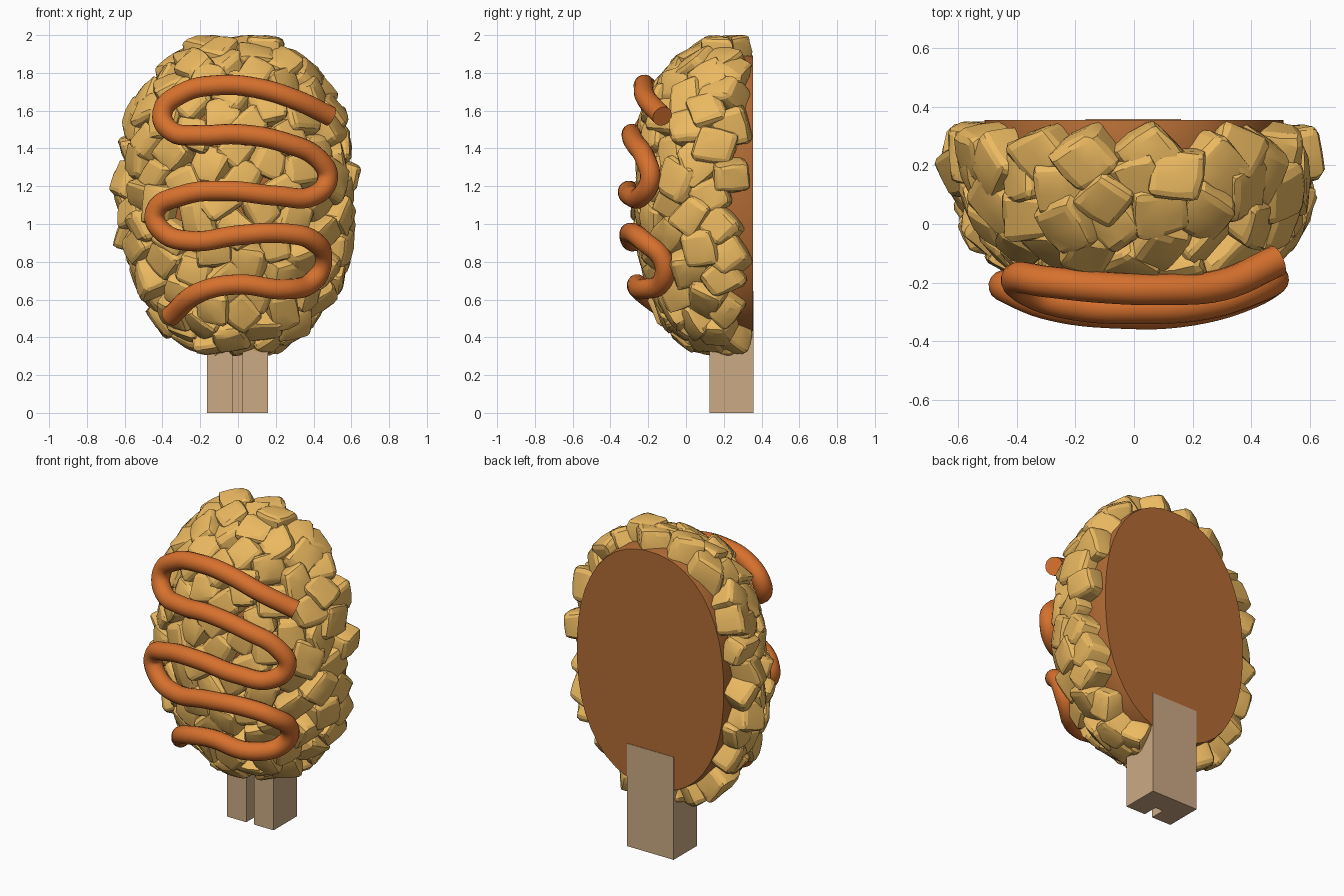
import bpy, bmesh, math, random
from mathutils import Vector, Matrix, Quaternion

if "Cube" in bpy.data.objects:
    bpy.data.objects.remove(bpy.data.objects["Cube"])

random.seed(5)
BACK = 0.355          # flat rear plane
CENTRE = Vector((0, 0.25, 1.15))
POWER = 2.25          # superellipsoid exponent: slightly boxy body


def material(name, rgb):
    m = bpy.data.materials.new(name)
    m.diffuse_color = (*rgb, 1)
    m.use_nodes = True
    m.node_tree.nodes["Principled BSDF"].inputs["Base Color"].default_value = m.diffuse_color
    return m


def add_object(name, bm, mat):
    bmesh.ops.recalc_face_normals(bm, faces=bm.faces)
    me = bpy.data.meshes.new(name)
    bm.to_mesh(me)
    bm.free()
    ob = bpy.data.objects.new(name, me)
    bpy.context.collection.objects.link(ob)
    me.materials.clear()
    me.materials.append(mat)
    return ob


def smooth(ob, angle):
    bpy.ops.object.select_all(action='DESELECT')
    ob.select_set(True)
    bpy.context.view_layer.objects.active = ob
    bpy.ops.object.shade_smooth_by_angle(angle=math.radians(angle))


def boxy(d):
    return d / sum(abs(c) ** POWER for c in d) ** (1 / POWER)


def scaled(a, b):
    return Vector(p * q for p, q in zip(a, b))


brown = material("batter_brown", (0.45, 0.15, 0.035))
gold = material("golden_crust", (0.84, 0.49, 0.12))
orange = material("orange_sauce", (0.68, 0.165, 0.027))
wood = material("pale_wood", (0.60, 0.40, 0.23))

# Core: boxy ellipsoid sliced flat at the back
bm = bmesh.new()
bmesh.ops.create_uvsphere(bm, u_segments=48, v_segments=24, radius=1)
for v in bm.verts:
    v.co = CENTRE + scaled(boxy(v.co), (0.52, 0.44, 0.755))
cut = bmesh.ops.bisect_plane(bm, geom=bm.verts[:] + bm.edges[:] + bm.faces[:],
                             plane_co=(0, BACK, 0), plane_no=(0, 1, 0), clear_outer=True)
bmesh.ops.contextual_create(bm, geom=[g for g in cut['geom_cut'] if isinstance(g, bmesh.types.BMEdge)])
smooth(add_object("core", bm, brown), 40)


# Crust: irregular rounded chunks spread over the core
def add_chunk(target, pos, normal, half):
    b = bmesh.new()
    bmesh.ops.create_cube(b, size=2)
    bmesh.ops.subdivide_edges(b, edges=b.edges[:], cuts=3, use_grid_fill=True)
    skew = Matrix([[(1 if i == j else random.uniform(-0.14, 0.14)) for j in range(3)] for i in range(3)])
    taper = [random.uniform(-0.16, 0.16) for _ in range(3)]
    for v in b.verts:
        c = Vector(math.copysign(0.68, k) if 0.1 < abs(k) < 0.9 else k for k in v.co)
        core = Vector(max(-0.68, min(0.68, k)) for k in c)
        c = core + (c - core).normalized() * 0.32          # rounded box
        c = c.lerp(c.normalized() * 1.15, 0.25)            # slight dome
        c += Vector([random.uniform(-0.045, 0.045) for _ in range(3)])
        c = Vector((c.x * (1 + taper[0] * c.z), c.y * (1 + taper[1] * c.x), c.z * (1 + taper[2] * c.y)))
        v.co = scaled(skew @ c, half)
    tilt = Quaternion(Vector([random.gauss(0, 1) for _ in range(3)]).normalized(), random.uniform(-0.5, 0.5))
    spin = Quaternion((0, 0, 1), random.uniform(0, math.tau))
    rot = tilt @ normal.to_track_quat('Z', 'Y') @ spin
    b.transform(Matrix.Translation(pos) @ rot.to_matrix().to_4x4())
    # push back any chunk crossing the rear plane or the top and bottom limits
    hi_y = max(v.co.y for v in b.verts) - (BACK - 0.004)
    hi_z = max(v.co.z for v in b.verts) - 2.0
    lo_z = min(v.co.z for v in b.verts) - 0.30
    shift = Vector((0, -max(hi_y, 0), -max(hi_z, 0) - min(lo_z, 0)))
    bmesh.ops.translate(b, verts=b.verts, vec=shift)
    tmp = bpy.data.meshes.new("tmp")
    b.to_mesh(tmp)
    b.free()
    target.from_mesh(tmp)
    bpy.data.meshes.remove(tmp)


bm = bmesh.new()
axes = Vector((0.54, 0.44, 0.775))
count = 206
for i in range(count):
    w = 1 - 2 * (i + 0.5) / count
    a = i * math.pi * (3 - math.sqrt(5)) + random.uniform(-0.06, 0.06)
    r = math.sqrt(1 - w * w)
    d = boxy(Vector((r * math.cos(a), r * math.sin(a), w)))
    pos = CENTRE + scaled(d, axes)
    if pos.y > 0.30:
        continue
    n = Vector(math.copysign(abs(p) ** (POWER - 1), p) / q for p, q in zip(d, axes)).normalized()
    half = [random.uniform(0.085, 0.11), random.uniform(0.08, 0.1), random.uniform(0.08, 0.1)]
    add_chunk(bm, pos + n * random.uniform(-0.02, 0.02), n, half)
smooth(add_object("crust_chunks", bm, gold), 16)

# Sauce: zigzag tube following the front of the crust
path = [(.49, 1.57), (.3, 1.66), (.1, 1.72), (-.1, 1.735), (-.3, 1.69), (-.4, 1.59),
        (-.35, 1.49), (-.2, 1.47), (0, 1.475), (.25, 1.43), (.43, 1.34), (.475, 1.24),
        (.4, 1.15), (.2, 1.15), (-.05, 1.175), (-.3, 1.15), (-.44, 1.06), (-.4, .96),
        (-.25, .91), (0, .94), (.25, .95), (.4, .91), (.445, .81), (.4, .70),
        (.25, .655), (0, .68), (-.2, .64), (-.36, .51)]
cu = bpy.data.curves.new("sauce_path", 'CURVE')
cu.dimensions = '3D'
cu.bevel_depth = 0.054
cu.bevel_resolution = 6
cu.use_fill_caps = True
cu.resolution_u = 6
sp = cu.splines.new('BEZIER')
sp.bezier_points.add(len(path) - 1)
for p, (x, z) in zip(sp.bezier_points, path):
    low = 0.06 if abs(x) > 0.35 and z < 0.85 else 0
    depth = 1 - abs(x / 0.66) ** 2.5 - abs((z - 1.15) / 0.9) ** 2.5
    p.co = (x, 0.25 - 0.555 * depth ** 0.4 + low, z)
    p.handle_left_type = p.handle_right_type = 'AUTO'
tube = bpy.data.objects.new("sauce_path", cu)
bpy.context.collection.objects.link(tube)
bpy.context.view_layer.update()
me = bpy.data.meshes.new_from_object(tube.evaluated_get(bpy.context.evaluated_depsgraph_get()))
bpy.data.objects.remove(tube)
bm = bmesh.new()
bm.from_mesh(me)
bpy.data.meshes.remove(me)
bmesh.ops.remove_doubles(bm, verts=bm.verts, dist=1e-5)
smooth(add_object("sauce_drizzle", bm, orange), 45)

# Stick: extruded outline with a groove down the front
outline = [(-.165, .125), (-.03, .125), (-.03, .22), (.025, .22), (.025, .125),
           (.16, .125), (.16, .358), (-.165, .358)]
bm = bmesh.new()
face = bm.faces.new([bm.verts.new((x, y, 0)) for x, y in outline])
ext = bmesh.ops.extrude_face_region(bm, geom=[face], use_keep_orig=True)
top = [g for g in ext['geom'] if isinstance(g, bmesh.types.BMVert)]
bmesh.ops.translate(bm, verts=top, vec=(0, 0, 0.645))
add_object("stick", bm, wood)
